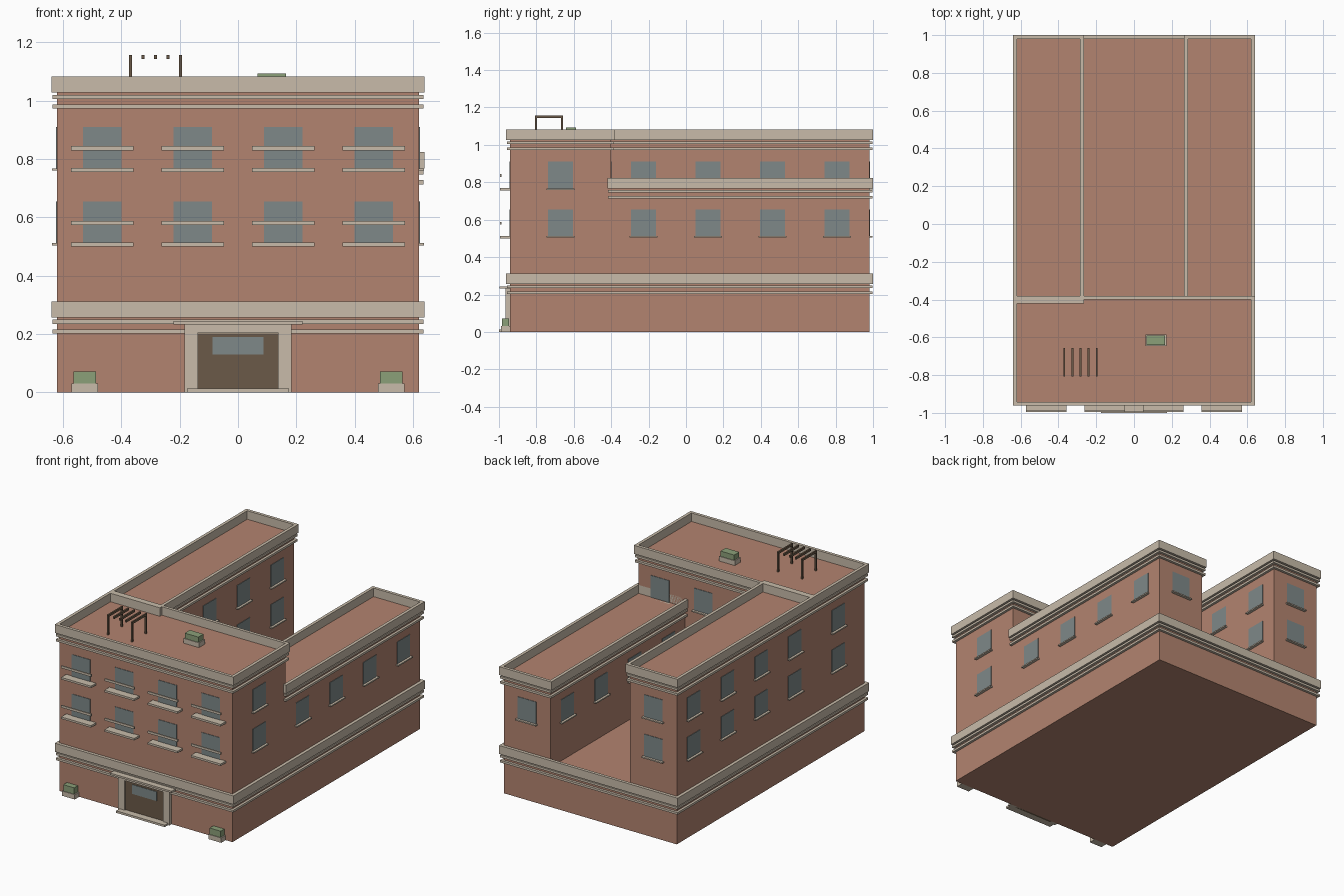
import bpy, bmesh
from mathutils import Matrix, Vector

if "Cube" in bpy.data.objects:
    bpy.data.objects.remove(bpy.data.objects["Cube"])


def material(name, rgb):
    m = bpy.data.materials.new(name)
    m.diffuse_color = (*rgb, 1)
    m.use_nodes = True
    m.node_tree.nodes["Principled BSDF"].inputs["Base Color"].default_value = m.diffuse_color
    return m


BRICK = material("brick", (0.45, 0.23, 0.16))
STONE = material("stone", (0.58, 0.50, 0.40))
GLASS = material("glass", (0.21, 0.25, 0.25))
WOOD = material("dark_wood", (0.147, 0.102, 0.065))
GREEN = material("foliage", (0.26, 0.35, 0.19))


def boxes(name, bounds, mat):
    """One object from boxes given as (x0, x1, y0, y1, z0, z1)."""
    bm = bmesh.new()
    for x0, x1, y0, y1, z0, z1 in bounds:
        mid = Vector((x0 + x1, y0 + y1, z0 + z1)) / 2
        size = (abs(x1 - x0), abs(y1 - y0), abs(z1 - z0))
        bmesh.ops.create_cube(bm, size=1, matrix=Matrix.Translation(mid) @ Matrix.Diagonal((*size, 1)))
    me = bpy.data.meshes.new(name)
    bm.to_mesh(me)
    bm.free()
    me.materials.append(mat)
    ob = bpy.data.objects.new(name, me)
    bpy.context.collection.objects.link(ob)
    return ob


def ring(x0, x1, y0, y1, z0, z1, out):
    """Four strips wrapped around the outside of a rectangle."""
    return [(x0 - out, x1 + out, y0 - out, y0, z0, z1),
            (x0 - out, x1 + out, y1, y1 + out, z0, z1),
            (x0 - out, x0, y0, y1, z0, z1),
            (x1, x1 + out, y0, y1, z0, z1)]


def block(name, x0, x1, y0, y1, z0, z1):
    """Brick mass with a parapet and two string courses below it."""
    boxes(name, [(x0, x1, y0, y1, z0, z1)], BRICK)
    boxes(name + "_parapet", ring(x0, x1, y0, y1, z1, z1 + 0.055, 0.02), STONE)
    bands = []
    for lo, hi in ((0.022, 0.008), (0.055, 0.041)):
        bands += ring(x0, x1, y0, y1, z1 - lo, z1 - hi, 0.016)
    boxes(name + "_string_courses", bands, STONE)


# Main masses
W, FRONT, MID, BACK, INNER = 0.62, -0.942, -0.40, 0.98, 0.286
BASE_TOP, LOW_TOP, HIGH_TOP = 0.257, 0.768, 1.027
block("base", -W, W, FRONT, BACK, 0, BASE_TOP)
block("front_block", -W, W, FRONT, MID, BASE_TOP, HIGH_TOP)
block("left_wing", -W, -INNER, MID, BACK, BASE_TOP, HIGH_TOP)
block("right_wing", INNER, W, MID, BACK, BASE_TOP, LOW_TOP)

# Windows and sills
panes, sills = [], []
LOW, HIGH = 0.51, 0.766
HW, HS, H = 0.066, 0.074, 0.144


def window(axis, wall, sign, c, z, sill=True):
    """Window on a wall facing along axis ('x' or 'y') with outward sign."""
    for half, out, z0, z1, dest in ((HW, 0.003, z, z + H, panes), (HS, 0.018, z - 0.006, z + 0.002, sills)):
        if dest is sills and not sill:
            continue
        a, b = sorted((wall, wall + sign * out))
        dest.append((a, b, c - half, c + half, z0, z1) if axis == 'x'
                    else (c - half, c + half, a, b, z0, z1))


bays_x = [-0.465, -0.155, 0.155, 0.465]
bays_y = [MID + (BACK - MID) / 4 * (i + 0.5) for i in range(4)]
block_y = (FRONT + MID) / 2
wing_x = (W + INNER) / 2
for z in (LOW, HIGH):
    for x in bays_x:
        window('y', FRONT, -1, x, z, sill=False)
    for s in (-1, 1):
        window('x', s * W, s, block_y, z)
    for x in bays_x[1:3] + ([bays_x[3]] if z == HIGH else []):
        window('y', MID, 1, x, z)
    # wings: the right one has only the lower row
    for s in ((-1, 1) if z == LOW else (-1,)):
        window('y', BACK, 1, s * wing_x, z)
        for y in bays_y:
            window('x', s * W, s, y, z)
            window('x', s * INNER, -s, y, z)
boxes("window_panes", panes, GLASS)
boxes("window_sills", sills, STONE)

# Front balconies: slab and a rail bar
slabs, rails = [], []
for z in (LOW, HIGH):
    for x in bays_x:
        slabs.append((x - 0.107, x + 0.107, -0.994, FRONT, z - 0.01, z + 0.003))
        rails.append((x - 0.107, x + 0.107, -0.994, -0.986, z + 0.063, z + 0.078))
boxes("balcony_slabs", slabs, STONE)
boxes("balcony_rails", rails, STONE)

# Entrance
boxes("door_frame", [(-0.184, -0.137, -0.965, FRONT, 0, 0.232),
                     (0.137, 0.184, -0.965, FRONT, 0, 0.232),
                     (-0.137, 0.137, -0.965, FRONT, 0.205, 0.232)], STONE)
boxes("door", [(-0.137, 0.137, -0.956, FRONT, 0, 0.205)], WOOD)
boxes("door_glass", [(-0.088, 0.088, -0.959, -0.956, 0.13, 0.19)], GLASS)
boxes("door_canopy", [(-0.221, 0.221, -0.996, FRONT, 0.232, 0.244)], STONE)
boxes("door_step", [(-0.174, 0.174, -1.0, FRONT, 0, 0.013)], STONE)


# Planters
def planter(name, x, y, hx, hy, z, top):
    boxes(name, [(x - hx, x + hx, y - hy, y + hy, z, z + 0.031)], STONE)
    boxes(name + "_plants", [(x - hx + 0.007, x + hx - 0.007, y - hy + 0.004, y + hy - 0.004, z + 0.031, top)], GREEN)


planter("left_planter", -0.525, -0.965, 0.046, 0.023, 0, 0.072)
planter("right_planter", 0.525, -0.965, 0.046, 0.023, 0, 0.072)
planter("roof_planter", 0.116, -0.615, 0.056, 0.03, HIGH_TOP, 1.092)

# Roof pergola
px = [-0.369 + 0.043 * i for i in range(5)]
boxes("pergola_beams", [(x - 0.005, x + 0.005, -0.807, -0.657, 1.143, 1.157) for x in px], WOOD)
boxes("pergola_posts", [(x - 0.005, x + 0.005, y - 0.005, y + 0.005, HIGH_TOP, 1.143)
                        for x in (px[0], px[-1]) for y in (-0.802, -0.662)], WOOD)
